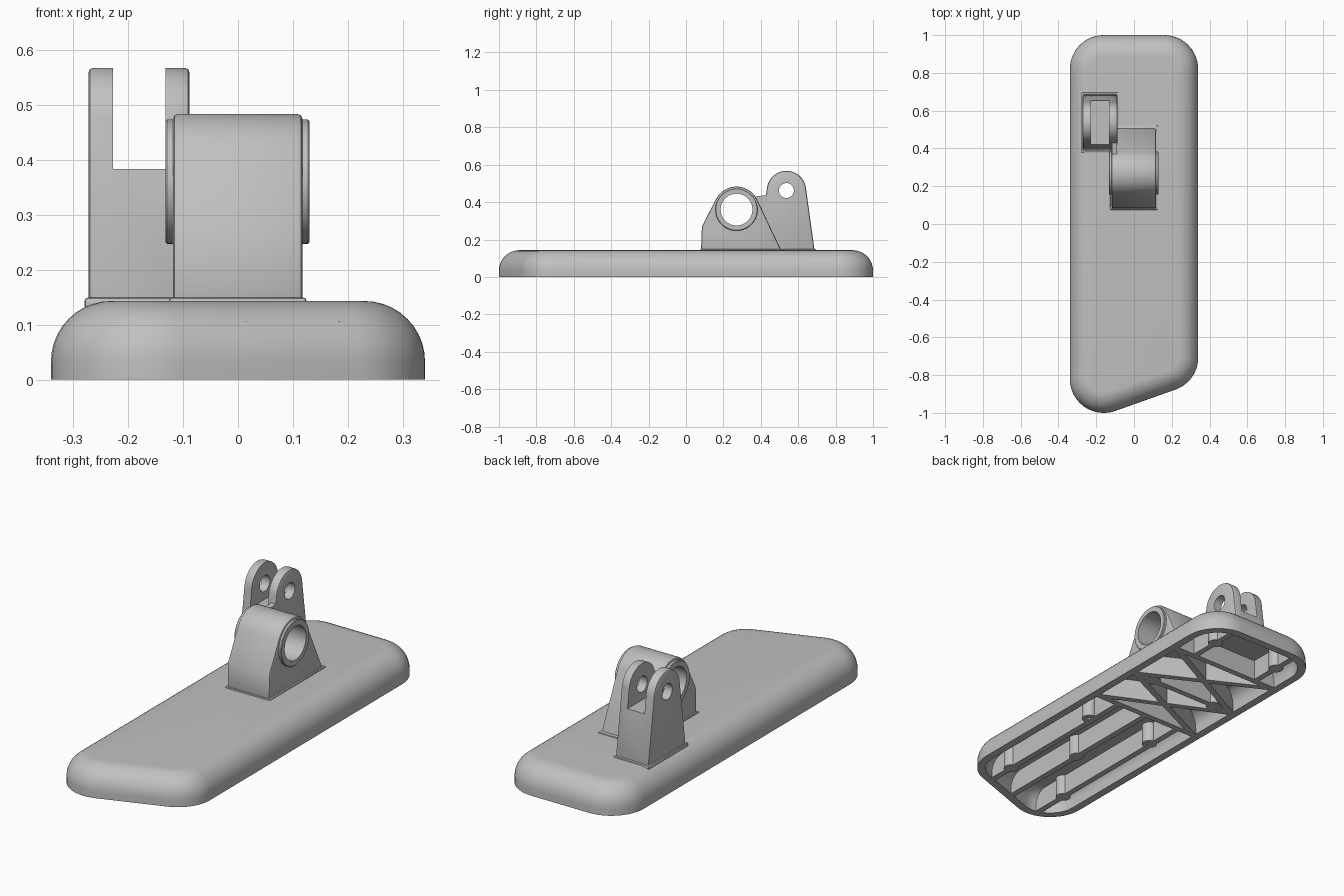
import bpy, bmesh
from math import sin, cos, pi, radians, hypot, atan2
from mathutils import Vector
from mathutils.geometry import convex_hull_2d

cube = bpy.data.objects.get("Cube")
if cube:
    bpy.data.objects.remove(cube)

grey = bpy.data.materials.new("satin_grey")
grey.use_nodes = True
COLOUR = (0.53, 0.53, 0.53, 1)
grey.diffuse_color = COLOUR
grey.node_tree.nodes["Principled BSDF"].inputs["Base Color"].default_value = COLOUR


def finish(name, bm):
    bmesh.ops.recalc_face_normals(bm, faces=bm.faces)
    me = bpy.data.meshes.new(name)
    bm.to_mesh(me)
    bm.free()
    me.materials.append(grey)
    me.shade_smooth()
    me.set_sharp_from_angle(angle=radians(32))
    ob = bpy.data.objects.new(name, me)
    bpy.context.collection.objects.link(ob)
    return ob


def skin(bm, rings, closed=False):
    """Join successive vertex rings with quads."""
    pairs = list(zip(rings, rings[1:]))
    if closed:
        pairs.append((rings[-1], rings[0]))
    for a, b in pairs:
        for i in range(len(a)):
            j = (i + 1) % len(a)
            bm.faces.new((a[i], a[j], b[j], b[i]))


def circle(cy, cz, r, n=64):
    return [(cy + r * cos(2 * pi * i / n), cz + r * sin(2 * pi * i / n)) for i in range(n)]


def side_prism(name, points, x0, x1):
    """Convex side profile (y, z) extruded along x."""
    points = [points[i] for i in convex_hull_2d([Vector(p) for p in points])]
    bm = bmesh.new()
    rings = [[bm.verts.new((x, y, z)) for y, z in points] for x in (x0, x1)]
    skin(bm, rings)
    for ring in rings:
        bm.faces.new(ring)
    return finish(name, bm)


def box(name, lo, hi):
    return side_prism(name, [(y, z) for y in (lo[1], hi[1]) for z in (lo[2], hi[2])], lo[0], hi[0])


def chamfer_and_cut(ob, width, cutters):
    """Chamfer the edges, subtract the cutters and bake the result."""
    bev = ob.modifiers.new("chamfer", "BEVEL")
    bev.width, bev.segments, bev.angle_limit = width, 2, radians(50)
    for c in cutters:
        c.hide_render = True
        cut = ob.modifiers.new("cut", "BOOLEAN")
        cut.operation, cut.object, cut.solver = "DIFFERENCE", c, "EXACT"
    dg = bpy.context.evaluated_depsgraph_get()
    me = bpy.data.meshes.new_from_object(ob.evaluated_get(dg))
    ob.modifiers.clear()
    ob.data = me
    me.shade_smooth()
    me.set_sharp_from_angle(angle=radians(32))
    for c in cutters:
        bpy.data.objects.remove(c)


def tube(name, place, outer, inner, t0, t1, chamfer, n=48):
    """Ring-shaped part; place(u, v, t) maps section and length to a position."""
    section = [(inner, t0), (outer - chamfer, t0), (outer, t0 + chamfer),
               (outer, t1 - chamfer), (outer - chamfer, t1), (inner, t1)]
    bm = bmesh.new()
    rings = [[bm.verts.new(place(u, v, t)) for u, v in circle(0, 0, r, n)] for r, t in section]
    skin(bm, rings, closed=True)
    return finish(name, bm)


# Pedal plate: rounded outline with a slanted front, domed edge, hollow below
CORNER, HALF, TOP, ROUND, WALL = 0.18, 0.34, 0.143, 0.11, 0.04
SLOPE = 0.355
inner_x = HALF - CORNER


def front_centre(x):
    return -0.9545 + SLOPE * x + CORNER * hypot(1, SLOPE)


tilt = atan2(SLOPE, 1)
corners = [((inner_x, 1 - CORNER), 0, pi / 2),
           ((-inner_x, 1 - CORNER), pi / 2, pi),
           ((-inner_x, front_centre(-inner_x)), pi, 1.5 * pi + tilt),
           ((inner_x, front_centre(inner_x)), 1.5 * pi + tilt, 2 * pi)]


def outline(bm, inset, z, steps=12):
    r = CORNER - inset
    return [bm.verts.new((cx + r * cos(a), cy + r * sin(a), z))
            for (cx, cy), a0, a1 in corners
            for a in (a0 + (a1 - a0) * i / steps for i in range(steps + 1))]


def dome(bm, inset, radius):
    rings = [outline(bm, inset, 0)]
    for i in range(11):
        a = pi / 2 * i / 10
        rings.append(outline(bm, inset + radius * (1 - cos(a)), TOP - ROUND + radius * sin(a)))
    return rings


bm = bmesh.new()
outside = dome(bm, 0, ROUND)
inside = dome(bm, WALL, ROUND - WALL)
skin(bm, inside[::-1] + outside)
bm.faces.new(outside[-1])
bm.faces.new(inside[-1])
finish("pedal_plate", bm)

# Underside ribs
RIB, DEPTH = 0.03, 0.106


def rib(name, a, b):
    a, b = Vector(a), Vector(b)
    d = (b - a).normalized() * RIB / 2
    side = Vector((-d.y, d.x))
    bm = bmesh.new()
    plan = (a + side, b + side, b - side, a - side)
    rings = [[bm.verts.new((p.x, p.y, z)) for p in plan] for z in (0, DEPTH)]
    skin(bm, rings)
    for ring in rings:
        bm.faces.new(ring)
    finish(name, bm)


rows = (0.09, 0.37, 0.68)
for y in rows:
    rib("cross_rib", (-0.31, y), (0.31, y))
for y0, y1 in zip(rows, rows[1:]):
    rib("diagonal_rib", (-0.3, y0), (0.3, y1))
    rib("diagonal_rib", (0.3, y0), (-0.3, y1))
for x, y in ((-0.2, -0.96), (0, -0.92), (0.17, -0.86)):
    rib("long_rib", (x, y), (x, rows[0]))
for x in (-0.19, 0.19):
    rib("rear_rib", (x, rows[-1]), (x, 0.955))

# Screw bosses on the ribs
bosses = [(s * 0.19, y) for s in (-1, 1) for y in (0.84, 0.37, -0.11)]
for bx, by in bosses + [(0, -0.43), (0.17, -0.72), (-0.2, -0.77)]:
    tube("screw_boss", lambda u, v, t: (bx + u, by + v, t), 0.036, 0.012, 0, DEPTH, 0.001, 20)

# Pivot housing with its bushing
PY, PZ = 0.27, 0.36
housing = side_prism("pivot_housing", circle(PY, PZ, 0.123)
                     + [(0.08, 0.13), (0.085, 0.27), (0.515, 0.13)], -0.118, 0.117)
chamfer_and_cut(housing, 0.009, [side_prism("bore", circle(PY, PZ, 0.1), -0.3, 0.3)])
tube("bushing", lambda u, v, t: (t, PY + u, PZ + v), 0.113, 0.085, -0.132, 0.13, 0.003, 64)

# Forked bracket with a pin hole
FY, FZ = 0.537, 0.462
fork = side_prism("fork_bracket", circle(FY, FZ, 0.105) + [(0.385, 0.13), (0.689, 0.13)],
                  -0.272, -0.088)
chamfer_and_cut(fork, 0.009, [box("slot", (-0.227, 0.2, 0.383), (-0.132, 0.9, 0.8)),
                              side_prism("pin_hole", circle(FY, FZ, 0.04, 32), -0.4, 0.1)])

# Web joining fork and housing
side_prism("joining_web", [(0.37, 0.43), (0.45, 0.44), (0.45, 0.2), (0.37, 0.2)], -0.116, -0.09)

# Thin weld lips where the brackets meet the plate
for name, x0, x1, y0, y1 in (("housing_lip", -0.126, 0.125, 0.074, 0.522),
                             ("fork_lip", -0.279, -0.081, 0.378, 0.696)):
    chamfer_and_cut(box(name, (x0, y0, 0.128), (x1, y1, 0.149)), 0.006, [])
